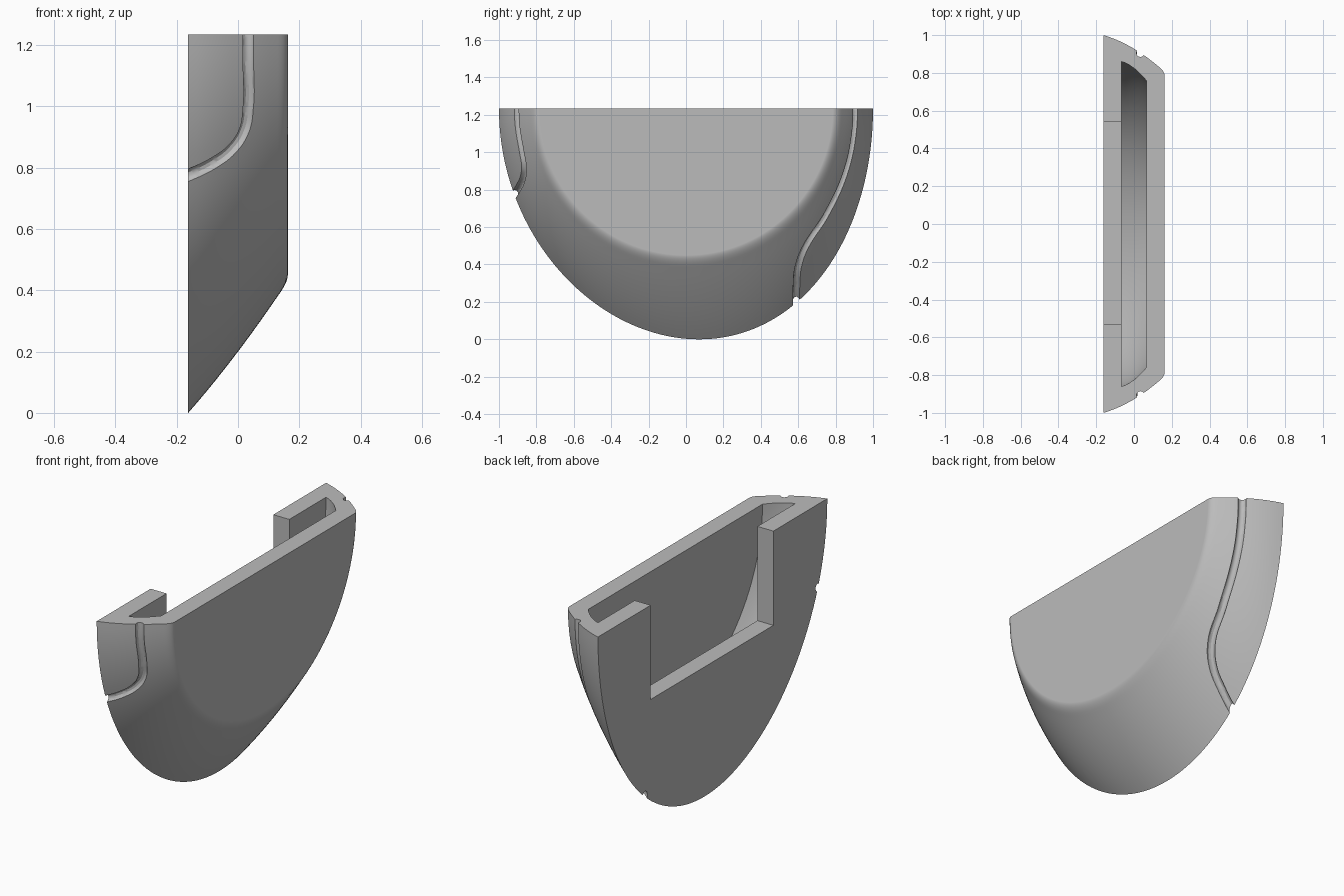
import bpy, bmesh, math
from mathutils import Vector

cube = bpy.data.objects.get("Cube")
if cube:
    bpy.data.objects.remove(cube)

TOP = 1.235      # height of the flat rim
HALF = 0.1625    # half thickness along x


def section(f):
    """Half width, depth and skew of the shell; f runs from back (0) to front (1)."""
    bulge = 4 * f * (1 - f)
    return (1 - 0.195 * (f - 0.13 * bulge),
            TOP - 0.43 * (f - 0.035 * bulge),
            0.07 * (1 - f))


def arc(a, b, skew, n=96):
    pts = []
    for i in range(n + 1):
        t = math.pi * i / n
        s = math.sin(t)
        pts.append((a * math.cos(t) + skew * s * s, TOP - b * s))
    return pts


def add_object(name, bm):
    bmesh.ops.recalc_face_normals(bm, faces=bm.faces)
    mesh = bpy.data.meshes.new(name)
    bm.to_mesh(mesh)
    bm.free()
    obj = bpy.data.objects.new(name, mesh)
    bpy.context.collection.objects.link(obj)
    return obj


def loft(name, rings):
    """Solid through open (x, outline) rings, closed with a flat lid and two ends."""
    bm = bmesh.new()
    rows = [[bm.verts.new((x, y, z)) for y, z in pts] for x, pts in rings]
    for r, s in zip(rows, rows[1:]):
        for i in range(len(r) - 1):
            bm.faces.new((r[i], r[i + 1], s[i + 1], s[i]))
    bm.faces.new(rows[0])
    bm.faces.new(rows[-1])
    bm.faces.new([r[0] for r in rows] + [r[-1] for r in reversed(rows)])
    return add_object(name, bm)


def box(name, lo, hi):
    bm = bmesh.new()
    bmesh.ops.create_cube(bm, size=1)
    lo, hi = Vector(lo), Vector(hi)
    for v in bm.verts:
        v.co = (lo + hi) / 2 + v.co * (hi - lo)
    return add_object(name, bm)


def hole(name, x, y, z):
    bm = bmesh.new()
    bmesh.ops.create_cone(bm, cap_ends=True, segments=32, radius1=0.03, radius2=0.03, depth=0.14)
    for v in bm.verts:
        v.co = Vector((v.co.z + x, v.co.y + y, v.co.x + z))
    return add_object(name, bm)


def groove(name, side, path):
    """Round tube that follows the curved surface through (x, z) points."""
    curve = bpy.data.curves.new(name, "CURVE")
    curve.dimensions = "3D"
    curve.bevel_depth = 0.021
    curve.bevel_resolution = 4
    curve.use_fill_caps = True
    spline = curve.splines.new("BEZIER")
    spline.bezier_points.add(len(path) - 1)
    for p, (x, z) in zip(spline.bezier_points, path):
        a, b, skew = section((x + HALF) / (2 * HALF))
        s = max(0, (TOP - z) / b)
        p.co = (x, side * a * math.sqrt(1 - s * s) + skew * s * s, z)
        p.handle_left_type = p.handle_right_type = "AUTO"
    tube = bpy.data.objects.new(name, curve)
    bpy.context.collection.objects.link(tube)
    mesh = bpy.data.meshes.new_from_object(tube.evaluated_get(bpy.context.evaluated_depsgraph_get()))
    bpy.data.objects.remove(tube)
    obj = bpy.data.objects.new(name, mesh)
    bpy.context.collection.objects.link(obj)
    return obj


# Outer shell with a rounded front edge
rings = []
for i in range(11):
    f = 0.9 * i / 10
    rings.append((-HALF + 2 * HALF * f, arc(*section(f))))
start, corner, end = section(0.9), section(0.99), section(1.0)
end = (end[0] - 0.02, end[1] - 0.02, 0)
for i in range(1, 7):
    t = i / 6
    w = ((1 - t) ** 2, 2 * t * (1 - t), t * t)
    dims = [w[0] * p + w[1] * q + w[2] * r for p, q, r in zip(start, corner, end)]
    rings.append((HALF * (w[0] * 0.8 + w[1] + w[2]), arc(*dims)))
shell = loft("pocket_shell", rings)

# Inner pocket, open at the top
pocket = []
for i in range(7):
    u = i / 6
    a, b = 0.86 - 0.1 * u + 0.06 * u * (1 - u), 0.99 - 0.15 * u
    pocket.append((-0.065 + 0.13 * u,
                   [(a, TOP + 0.1)] + arc(a, b, 0.03) + [(-a, TOP + 0.1)]))
cutters = [loft("pocket_cutter", pocket)]

# Rectangular notch in the back wall
cutters.append(box("notch_cutter", (-0.3, -0.53, 0.715), (-0.03, 0.54, 1.4)))

# Screw holes: two through the front wall, three through the back wall
for y, z in ((-0.425, 0.815), (0.425, 0.815)):
    cutters.append(hole("front_hole_cutter", 0.115, y, z))
for y, z in ((-0.69, 1.03), (0.69, 1.03), (0.04, 0.41)):
    cutters.append(hole("back_hole_cutter", -0.115, y, z))

# Curved seam grooves on both ends
cutters.append(groove("front_groove_cutter", -1, [
    (0.034, 1.3), (0.034, 1.15), (0.034, 1.0), (0.02, 0.92), (-0.02, 0.86),
    (-0.08, 0.815), (-0.163, 0.775), (-0.2, 0.76)]))
cutters.append(groove("back_groove_cutter", 1, [
    (0.034, 1.3), (0.034, 1.1), (0.034, 0.9), (0.034, 0.66), (0.02, 0.5),
    (-0.025, 0.39), (-0.09, 0.29), (-0.163, 0.195), (-0.19, 0.165)]))

bpy.ops.object.select_all(action="DESELECT")
bpy.context.view_layer.objects.active = shell
shell.select_set(True)
for c in cutters:
    c.hide_render = True
    mod = shell.modifiers.new("cut", "BOOLEAN")
    mod.operation = "DIFFERENCE"
    mod.solver = "EXACT"
    mod.object = c
    bpy.ops.object.modifier_apply(modifier=mod.name)
    bpy.data.objects.remove(c)

# Single matte grey
grey = bpy.data.materials.new("neutral grey")
grey.use_nodes = True
colour = (0.5, 0.5, 0.5, 1)
grey.diffuse_color = colour
grey.node_tree.nodes["Principled BSDF"].inputs["Base Color"].default_value = colour
shell.data.materials.clear()
shell.data.materials.append(grey)
for p in shell.data.polygons:
    p.material_index = 0

# Smooth curved faces, flat planes kept crisp
bpy.ops.object.shade_smooth_by_angle(angle=math.radians(30))
normals = shell.modifiers.new("weighted normals", "WEIGHTED_NORMAL")
normals.keep_sharp = True
